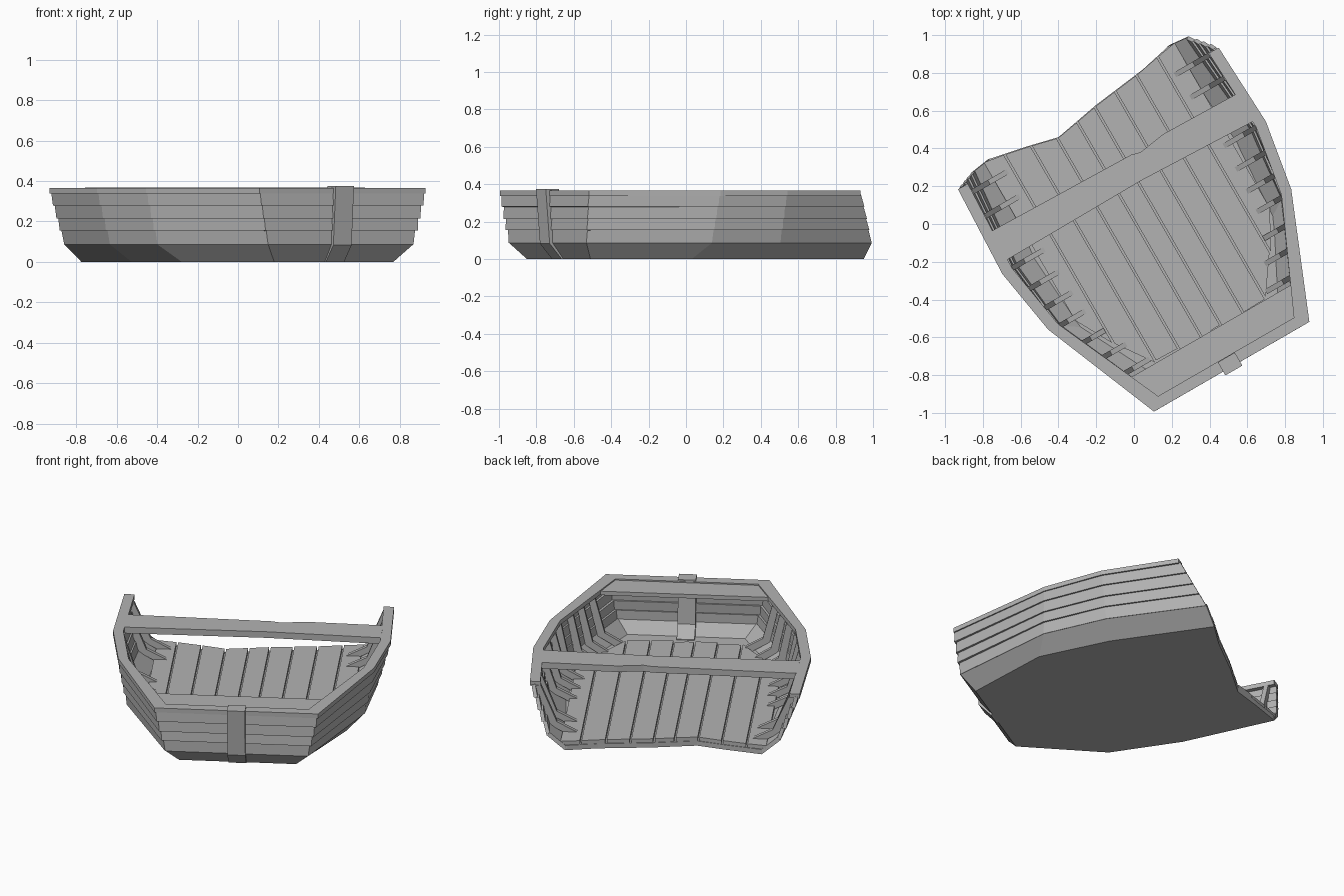
import bpy
import bmesh
from math import radians
from mathutils import Matrix, Vector

if "Cube" in bpy.data.objects:
    bpy.data.objects.remove(bpy.data.objects["Cube"])

# One weathered grey for the whole boat
GREY = (0.45, 0.45, 0.45, 1)
wood = bpy.data.materials.new("grey_wood")
wood.use_nodes = True
wood.diffuse_color = GREY
wood.node_tree.nodes["Principled BSDF"].inputs["Base Color"].default_value = GREY

# The boat lies turned on the ground, its axis a little off centre
PLACE = Matrix.Rotation(radians(30), 4, "Z") @ Matrix.Translation((0.07, 0, 0))

# Hull levels: height, (half width, y) from transom to broken end, right and left end y
LEVELS = [
    (0.0, [(0.34, -0.826), (0.59, -0.345), (0.62, 0.10)], 0.57, 0.727, 0.683),
    (0.085, [(0.413, -0.893), (0.69, -0.28), (0.73, 0.12)], 0.675, 0.716, 0.667),
    (0.36, [(0.475, -0.913), (0.743, -0.257), (0.806, 0.12)], 0.785, 0.585, 0.625),
]
# Ragged line across the broken end, as (x, y)
BREAK = [(-0.57, 0.683), (-0.36, 0.64), (-0.186, 0.598), (0.07, 0.646),
         (0.38, 0.685), (0.57, 0.727)]


def lerp(a, b, t):
    return a + (b - a) * t


def table(points, x):
    """Piecewise linear lookup."""
    for (x0, y0), (x1, y1) in zip(points, points[1:]):
        if x <= x1:
            return lerp(y0, y1, (x - x0) / (x1 - x0))
    return points[-1][1]


def side(z, sign):
    """Hull stations at height z for one side, transom first."""
    lo, hi = LEVELS[:2] if z <= LEVELS[1][0] else LEVELS[1:]
    t = (z - lo[0]) / (hi[0] - lo[0])
    rows = []
    for level in (lo, hi):
        end = level[3] if sign > 0 else level[4]
        rows.append(level[1] + [(level[2], end)])
    return [(lerp(a[0], b[0], t), lerp(a[1], b[1], t)) for a, b in zip(*rows)]


def path(z, out=0.0):
    """Outline from the right end round the transom to the left end."""
    pts = []
    for sign in (1, -1):
        run = []
        for i, (w, y) in enumerate(side(z, sign)):
            run.append(Vector((sign * (w + out), y - (out if i == 0 else 0), z)))
        pts += run[::-1] if sign > 0 else run
    return pts


def half_width(z, y, sign):
    return table([(b, w) for w, b in side(z, sign)], y)


def finish(name, bm):
    mesh = bpy.data.meshes.new(name)
    bm.to_mesh(mesh)
    bm.free()
    mesh.transform(PLACE)
    mesh.materials.append(wood)
    obj = bpy.data.objects.new(name, mesh)
    bpy.context.collection.objects.link(obj)
    return obj


def strip(name, first, second, thick):
    """Board between two paths, thickened inwards."""
    bm = bmesh.new()
    a = [bm.verts.new(p) for p in first]
    b = [bm.verts.new(p) for p in second]
    for i in range(len(a) - 1):
        bm.faces.new((a[i], b[i], b[i + 1], a[i + 1]))
    obj = finish(name, bm)
    mod = obj.modifiers.new("thickness", "SOLIDIFY")
    mod.thickness = thick
    mod.offset = -1
    return obj


def solid(name, pts, push):
    """Polygon swept along a vector."""
    bm = bmesh.new()
    face = bm.faces.new([bm.verts.new(p) for p in pts])
    new = bmesh.ops.extrude_face_region(bm, geom=[face], use_keep_orig=True)["geom"]
    bmesh.ops.translate(bm, vec=push, verts=[v for v in new if isinstance(v, bmesh.types.BMVert)])
    bmesh.ops.recalc_face_normals(bm, faces=bm.faces)
    return finish(name, bm)


def slab(name, outline, z, height):
    return solid(name, [(x, y, z) for x, y in outline], (0, 0, height))


# Bottom, sloping chine and four lapped strakes
bottom = [(p.x, p.y) for p in path(0)]
slab("hull_bottom", bottom + BREAK[1:-1], 0, 0.03)
strip("chine", path(0), path(0.085), 0.025)
LAPS = [0.085, 0.155, 0.215, 0.28, 0.345]
for i, (z0, z1) in enumerate(zip(LAPS, LAPS[1:])):
    strip(f"strake_{i + 1}", path(z0, 0.006 if i else 0.002), path(z1, -0.004), 0.022)

# Gunwale cap around the rim
rim_out, rim_in = path(0.36, 0.0), path(0.36, -0.06)
for p in rim_out + rim_in:
    p.z = 0.366
strip("gunwale", rim_out, rim_in, 0.028)

# Ledge inside the transom and the cross beam
slab("transom_ledge", [(-0.45, -0.89), (0.45, -0.89), (0.52, -0.695), (-0.52, -0.695)],
     0.333, 0.025)
slab("cross_beam", [(-0.745, 0.172), (0.08, 0.18), (0.745, 0.155), (0.745, 0.325),
                    (0.3, 0.335), (0.15, 0.312), (0.1, 0.325), (-0.745, 0.345)],
     0.328, 0.039)

# Post clasping the middle of the transom
post = [(-0.838, 0), (-0.912, 0.083), (-0.936, 0.375), (-0.856, 0.375),
        (-0.856, 0.33), (-0.84, 0.1), (-0.77, 0.035), (-0.77, 0.005)]
solid("transom_post", [(-0.052, y, z) for y, z in post], (0.104, 0, 0))

# Floor planks, cut to the hull at the transom and ragged at the break
FORE = [(0, -0.70), (0.37, -0.69), (0.6, -0.27)]
SEAMS = [-0.6, -0.48, -0.335, -0.195, -0.06, 0, 0.06, 0.195, 0.335, 0.48, 0.6]
for i, (x0, x1) in enumerate(zip(SEAMS, SEAMS[1:])):
    l, r = x0 + 0.005, x1 - 0.005
    if x0 == 0:
        l = x0
    if x1 == 0:
        r = x1
    jag = 0.008 * (i % 3 - 1)
    outline = [(l, table(FORE, abs(l)) + jag), (r, table(FORE, abs(r)) + jag),
               (r, table(BREAK, r) - 0.004), (l, table(BREAK, max(l, -0.57)) - 0.004)]
    slab(f"floor_plank_{i + 1}", outline, 0.028, 0.026)

# Ribs inside both sides
RIBS = [-0.66, -0.53, -0.41, -0.27, -0.15, -0.02, 0.12, 0.43, 0.575]
for sign, label in ((1, "left"), (-1, "right")):
    for i, y in enumerate(RIBS):
        foot, knee, head = (half_width(z, y, sign) for z in (0, 0.085, 0.345))
        shape = [(foot - 0.03, 0.03), (knee - 0.018, 0.095), (head - 0.018, 0.342),
                 (head - 0.058, 0.342), (knee - 0.06, 0.115), (foot - 0.07, 0.055),
                 (foot - 0.07, 0.03)]
        solid(f"{label}_rib_{i + 1}", [(sign * x, y - 0.014, z) for x, z in shape], (0, 0.028, 0))
